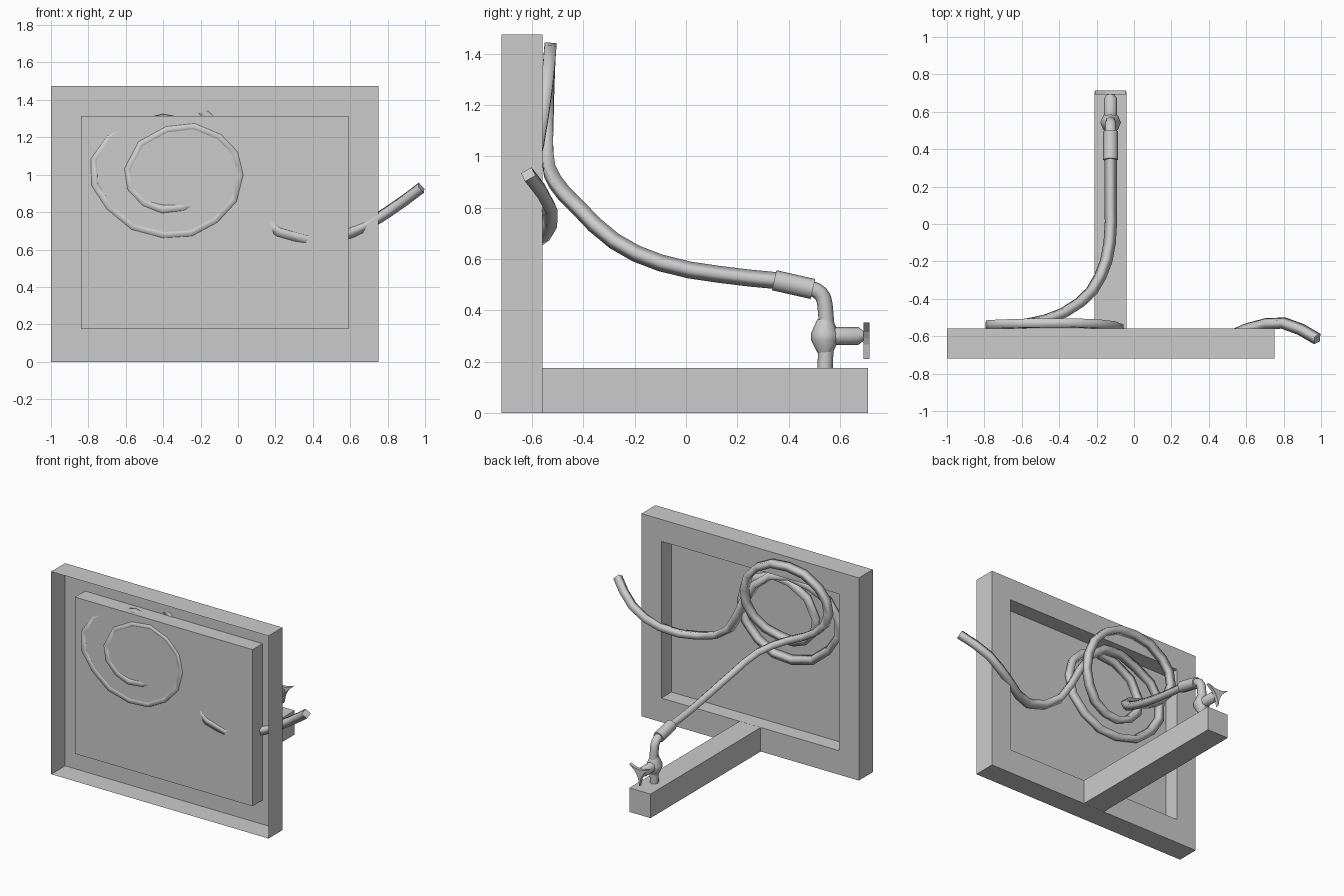
import bpy, bmesh, math
from mathutils import Vector

cube = bpy.data.objects.get("Cube")
if cube:
    bpy.data.objects.remove(cube, do_unlink=True)

grey = bpy.data.materials.new("plain_grey")
grey.use_nodes = True
grey.diffuse_color = (0.6, 0.6, 0.6, 1)
grey.node_tree.nodes["Principled BSDF"].inputs["Base Color"].default_value = grey.diffuse_color


def finish(name, bm, smooth=True):
    """Turn a bmesh into a coloured object."""
    bmesh.ops.recalc_face_normals(bm, faces=bm.faces)
    mesh = bpy.data.meshes.new(name)
    bm.to_mesh(mesh)
    bm.free()
    mesh.materials.append(grey)
    for face in mesh.polygons:
        face.use_smooth = smooth
    obj = bpy.data.objects.new(name, mesh)
    bpy.context.collection.objects.link(obj)
    if smooth:
        bpy.ops.object.select_all(action="DESELECT")
        obj.select_set(True)
        bpy.context.view_layer.objects.active = obj
        bpy.ops.object.shade_smooth_by_angle(angle=math.radians(50))
    return obj


def bridge(bm, a, b):
    for i in range(len(a)):
        j = (i + 1) % len(a)
        bm.faces.new((a[i], a[j], b[j], b[i]))


def turned(name, start, direction, profile, sides=8):
    """Lathe (distance, radius) pairs along a direction."""
    bm = bmesh.new()
    axis = Vector(direction).normalized()
    u = axis.orthogonal().normalized()
    v = axis.cross(u)
    rings = []
    for dist, r in profile:
        centre = Vector(start) + axis * dist
        turn = [math.tau * k / sides for k in range(sides)]
        rings.append([bm.verts.new(centre + (u * math.cos(t) + v * math.sin(t)) * r) for t in turn])
    for a, b in zip(rings, rings[1:]):
        bridge(bm, a, b)
    bm.faces.new(rings[0])
    bm.faces.new(rings[-1])
    return finish(name, bm)


def tube(name, points, radius, bevel_res, steps):
    """Round tube through points, converted to a mesh."""
    curve = bpy.data.curves.new(name, "CURVE")
    curve.dimensions = "3D"
    curve.bevel_depth = radius
    curve.bevel_resolution = bevel_res
    curve.resolution_u = steps
    curve.use_fill_caps = True
    spline = curve.splines.new("BEZIER")
    spline.bezier_points.add(len(points) - 1)
    for bp, co in zip(spline.bezier_points, points):
        bp.co = co
        bp.handle_left_type = bp.handle_right_type = "AUTO"
    curve.materials.append(grey)
    obj = bpy.data.objects.new(name, curve)
    bpy.context.collection.objects.link(obj)
    bpy.ops.object.select_all(action="DESELECT")
    obj.select_set(True)
    bpy.context.view_layer.objects.active = obj
    bpy.ops.object.convert(target="MESH")
    return bpy.context.view_layer.objects.active


# Panel: open-fronted shell whose back is pressed in as a shallow tray
bm = bmesh.new()
outer, inner = (-1, 0.75, 0, 1.475), (-0.84, 0.59, 0.175, 1.315)
loops = []
for (x0, x1, z0, z1), y in ((outer, -0.72), (outer, -0.56), (inner, -0.56), (inner, -0.675)):
    loops.append([bm.verts.new((x, y, z)) for x, z in ((x0, z0), (x1, z0), (x1, z1), (x0, z1))])
for a, b in zip(loops, loops[1:]):
    bridge(bm, a, b)
bm.faces.new(loops[-1])
finish("wall_panel", bm, smooth=False)

# Beam reaching back from the panel
bm = bmesh.new()
bmesh.ops.create_cube(bm, size=1)
for v in bm.verts:
    v.co = (-0.125 + v.co.x * 0.17, 0.075 + v.co.y * 1.268, 0.0875 + v.co.z * 0.175)
finish("base_beam", bm, smooth=False)

# Tap: upright pipe with bend, bulged valve body, stem, sleeve
tap_x, tap_y, valve_z = -0.125, 0.542, 0.3
tube("tap_pipe", [(tap_x, tap_y, 0.17), (tap_x, tap_y, 0.42), (tap_x, 0.525, 0.465), (tap_x, 0.47, 0.492)], 0.03, 2, 3)
turned("valve_body", (tap_x, tap_y, 0.235), (0, 0, 1),
       [(0, 0.03), (0.05, 0.055), (0.075, 0.055), (0.13, 0.03)])
turned("valve_stem", (tap_x, tap_y, valve_z), (0, 1, 0), [(0, 0.035), (0.13, 0.035), (0.155, 0.015), (0.165, 0.015)])
turned("hose_sleeve", (tap_x, 0.495, 0.483), (0, -0.15, 0.034), [(0, 0.04), (0.155, 0.04)])

# Handle: three-pointed star with its tip down
bm = bmesh.new()
rings = []
for y in (0.692, 0.715):
    ring = []
    for k in range(12):
        r = (0.095, 0.04, 0.027, 0.04)[k % 4]
        t = math.tau * k / 12 - math.pi / 2
        if k % 4 in (1, 3):
            t += math.radians(-14 if k % 4 == 1 else 14)
        ring.append(bm.verts.new((tap_x + r * math.cos(t), y, 0.305 + r * math.sin(t))))
    rings.append(ring)
bridge(bm, *rings)
for ring in rings:
    bm.faces.new(ring)
finish("tap_handle", bm, smooth=False)

# Hose: from the sleeve, over the panel, coiled in the tray, out to a loose end
sunk = -0.655
hose = [
    (tap_x, 0.36, 0.515), (tap_x, 0.13, 0.54), (-0.13, -0.1, 0.585), (-0.18, -0.28, 0.67),
    (-0.29, -0.42, 0.8), (-0.47, -0.51, 0.9), (-0.67, -0.54, 1), (-0.77, -0.54, 1.16),
    (-0.69, -0.535, 1.33), (-0.45, -0.53, 1.42), (-0.2, -0.535, 1.35), (-0.08, -0.56, 1.15),
    (-0.12, -0.6, 0.95), (-0.3, sunk, 0.825), (-0.5, sunk, 0.85), (-0.59, sunk, 1.03),
    (-0.38, sunk, 1.24), (-0.1, sunk, 1.2), (0.01, sunk, 1), (-0.12, sunk, 0.76),
    (-0.4, sunk, 0.68), (-0.69, sunk, 0.83), (-0.77, sunk, 1.08), (-0.55, -0.64, 1.26),
    (-0.25, -0.61, 1.27), (-0.05, -0.61, 1.05), (0.1, -0.64, 0.78), (0.36, sunk, 0.655),
    (0.6, -0.56, 0.69), (0.8, -0.53, 0.8), (0.98, -0.615, 0.93)]
tube("hose", hose, 0.033, 0, 2)
